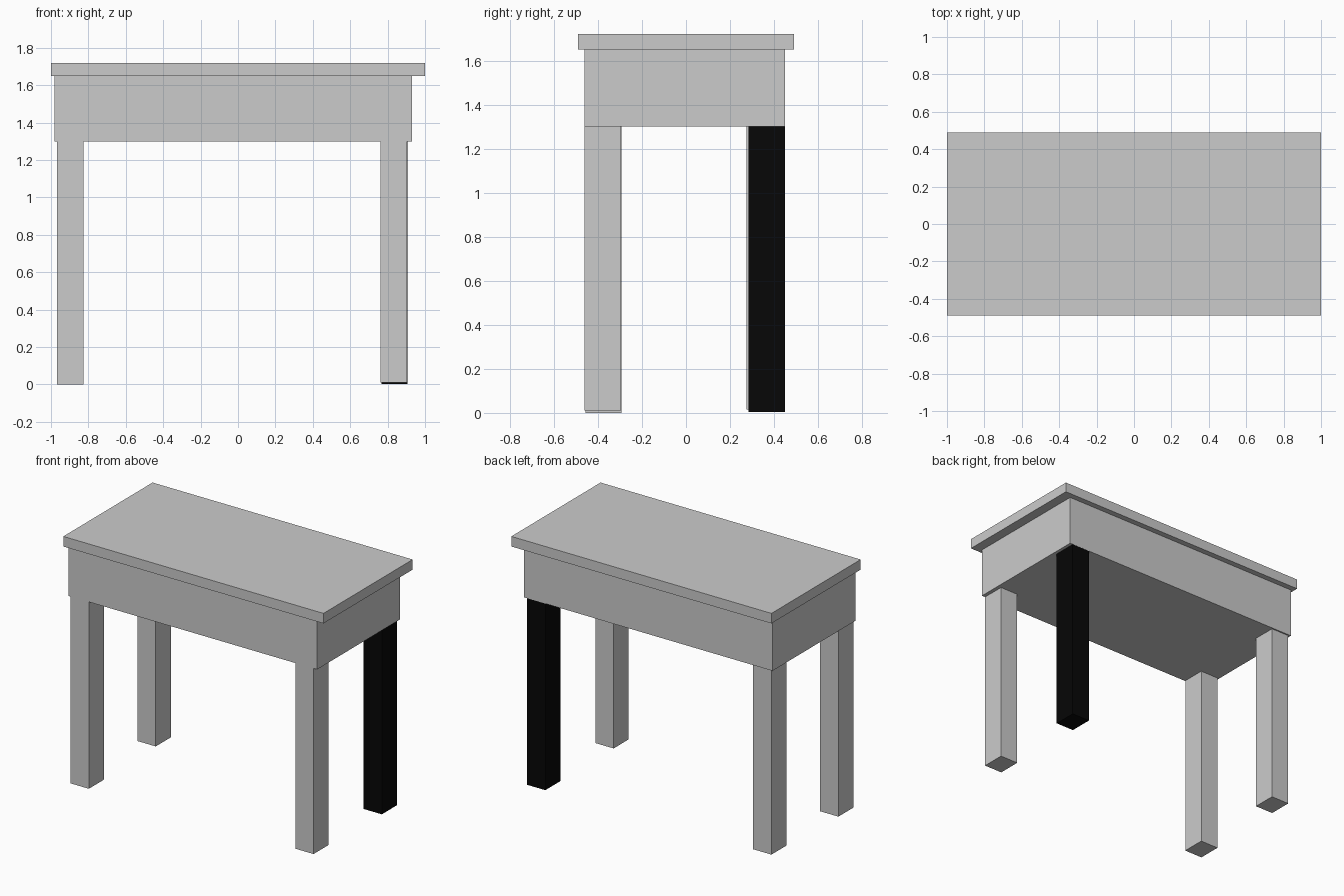
import bpy

if "Cube" in bpy.data.objects:
    bpy.data.objects.remove(bpy.data.objects["Cube"])


def box(name, x, y, z):
    """Axis-aligned box from (min, max) ranges."""
    bpy.ops.mesh.primitive_cube_add(
        size=1, location=[(a + b) / 2 for a, b in (x, y, z)])
    obj = bpy.context.object
    obj.name = name
    obj.scale = [b - a for a, b in (x, y, z)]
    bpy.ops.object.transform_apply(location=False, rotation=False, scale=True)
    return obj


# Table top and the deep solid apron below it
box("table_top", (-1.0, 1.0), (-0.49, 0.49), (1.65, 1.72))
box("apron", (-0.98, 0.93), (-0.46, 0.45), (1.30, 1.65))

# Legs: name -> left x, front y, foot height (slightly uneven, hand-placed look)
LEG_W, LEG_D, LEG_TOP = 0.14, 0.165, 1.30
legs = {
    "front_left_leg": (-0.967, -0.457, 0.0),
    "front_right_leg": (0.763, -0.46, 0.01),
    "back_left_leg": (-0.965, 0.275, 0.015),
    "back_right_leg": (0.767, 0.284, 0.003),
}
for name, (x, y, z) in legs.items():
    leg = box(name, (x, x + LEG_W), (y, y + LEG_D), (z, LEG_TOP))
    # The back right leg is black
    if name == "back_right_leg":
        black = bpy.data.materials.new("black")
        black.diffuse_color = (0.002, 0.002, 0.002, 1)
        black.use_nodes = True
        black.node_tree.nodes["Principled BSDF"].inputs["Base Color"].default_value = black.diffuse_color
        leg.data.materials.append(black)
